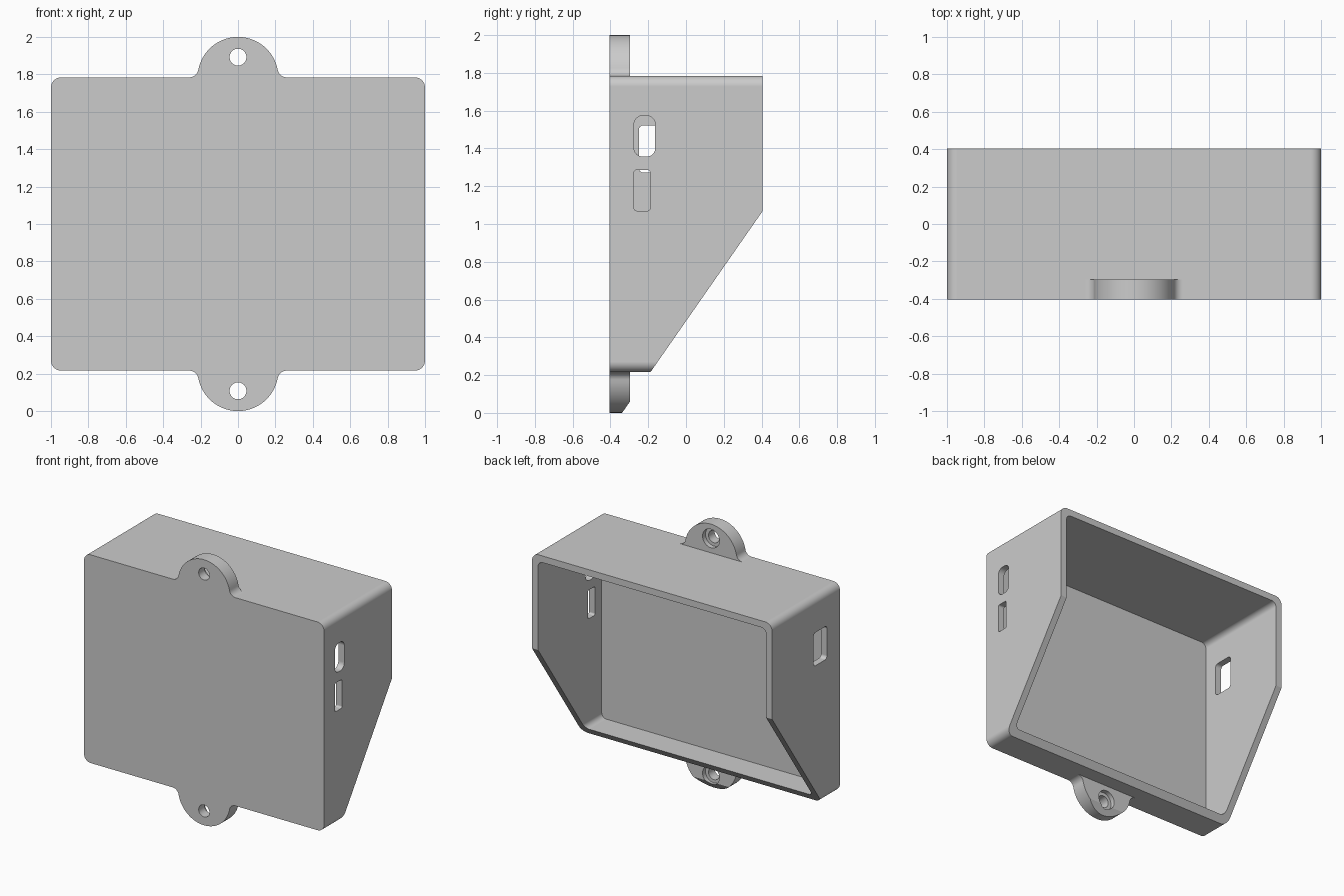
import bpy, bmesh
from math import sin, cos, pi, sqrt, atan2, radians

cube = bpy.data.objects.get("Cube")
if cube:
    bpy.data.objects.remove(cube, do_unlink=True)

FRONT, BACK = -0.404, 0.404
TOP, MID = 1.784, 1.0
WALL = 0.05
EAR_R, EAR_BACK, FILLET = 0.216, -0.297, 0.05

grey = bpy.data.materials.new("plain grey")
grey.use_nodes = True
colour = (0.6, 0.6, 0.6, 1)
grey.diffuse_color = colour
grey.node_tree.nodes["Principled BSDF"].inputs["Base Color"].default_value = colour


def arc(cx, cz, r, start, end, n=14):
    return [(cx + r * cos(start + (end - start) * i / n),
             cz + r * sin(start + (end - start) * i / n)) for i in range(n + 1)]


def rounded_rect(u0, u1, v0, v1, r):
    corners = [(u1 - r, v1 - r), (u0 + r, v1 - r), (u0 + r, v0 + r), (u1 - r, v0 + r)]
    return [p for k, (u, v) in enumerate(corners)
            for p in arc(u, v, r, k * pi / 2, (k + 1) * pi / 2)]


def circle(z, r):
    return arc(0, z, r, 0, 2 * pi, 48)[:-1]


def prism(name, outline, start, end, axis="Y"):
    """Extrude an (x, z) outline along Y, or a (y, z) outline along X."""
    bm = bmesh.new()
    place = (lambda u, v, d: (u, d, v)) if axis == "Y" else (lambda u, v, d: (d, u, v))
    rings = [[bm.verts.new(place(u, v, d)) for u, v in outline] for d in (start, end)]
    n = len(outline)
    bm.faces.new(rings[0])
    bm.faces.new(rings[1][::-1])
    for i in range(n):
        j = (i + 1) % n
        bm.faces.new((rings[0][i], rings[1][i], rings[1][j], rings[0][j]))
    bmesh.ops.recalc_face_normals(bm, faces=bm.faces)
    mesh = bpy.data.meshes.new(name)
    bm.to_mesh(mesh)
    bm.free()
    mesh.materials.append(grey)
    obj = bpy.data.objects.new(name, mesh)
    bpy.context.collection.objects.link(obj)
    return obj


def combine(target, other, operation):
    mod = target.modifiers.new(operation, "BOOLEAN")
    mod.operation, mod.object, mod.solver = operation, other, "EXACT"
    bpy.context.view_layer.objects.active = target
    bpy.ops.object.modifier_apply(modifier=mod.name)
    bpy.data.objects.remove(other, do_unlink=True)


# Outer shell
box = prism("enclosure", rounded_rect(-1, 1, 2 * MID - TOP, TOP, 0.055), FRONT, BACK)

# Filleted mounting ears, top and bottom
fx = sqrt((EAR_R + FILLET) ** 2 - FILLET ** 2)
a = atan2(FILLET, fx)
right = arc(fx, FILLET, FILLET, -pi / 2, -pi + a, 10)
left = [(-x, z) for x, z in reversed(right)]
ear = [(fx, -0.03)] + right + arc(0, 0, EAR_R, a, pi - a, 48)[1:-1] + left + [(-fx, -0.03)]
for side in (1, -1):
    outline = [(x, MID + side * (TOP - MID + z)) for x, z in ear]
    combine(box, prism("ear", outline, FRONT, EAR_BACK), "UNION")

# Open cavity behind the front panel
cavity = rounded_rect(-1 + WALL, 1 - WALL, 2 * MID - TOP + WALL, TOP - WALL, 0.04)
combine(box, prism("cavity", cavity, FRONT + WALL, 0.6), "DIFFERENCE")

# Sloping cut across the lower back
slope = (1.066 - 0.216) / (BACK + 0.188)
wedge = [(-0.188 - 0.2, 0.216 - 0.2 * slope), (BACK + 0.2, 1.066 + 0.2 * slope),
         (BACK + 0.2, 0.216 - 0.2 * slope)]
combine(box, prism("wedge", wedge, -1.2, 1.2, "X"), "DIFFERENCE")

# Screw holes with a counterbore on the back
for z in (MID + 0.892, MID - 0.892):
    combine(box, prism("hole", circle(z, 0.045), FRONT - 0.1, EAR_BACK + 0.05), "DIFFERENCE")
    combine(box, prism("bore", circle(z, 0.07), EAR_BACK - 0.035, EAR_BACK + 0.05), "DIFFERENCE")

# Side openings: two on the left wall, one on the right
slots = [(1, rounded_rect(-0.275, -0.163, 1.357, 1.573, 0.045)),
         (1, rounded_rect(-0.275, -0.19, 1.07, 1.286, 0.014)),
         (-1, rounded_rect(-0.25, -0.09, 1.272, 1.522, 0.025))]
for side, outline in slots:
    combine(box, prism("slot", outline, side * 0.9, side * 1.1, "X"), "DIFFERENCE")

# Smooth rounded corners, flat panels
bpy.ops.object.select_all(action="DESELECT")
box.select_set(True)
bpy.context.view_layer.objects.active = box
bpy.ops.object.shade_smooth_by_angle(angle=radians(25))
flat = box.modifiers.new("flat panels", "WEIGHTED_NORMAL")
flat.keep_sharp = True
